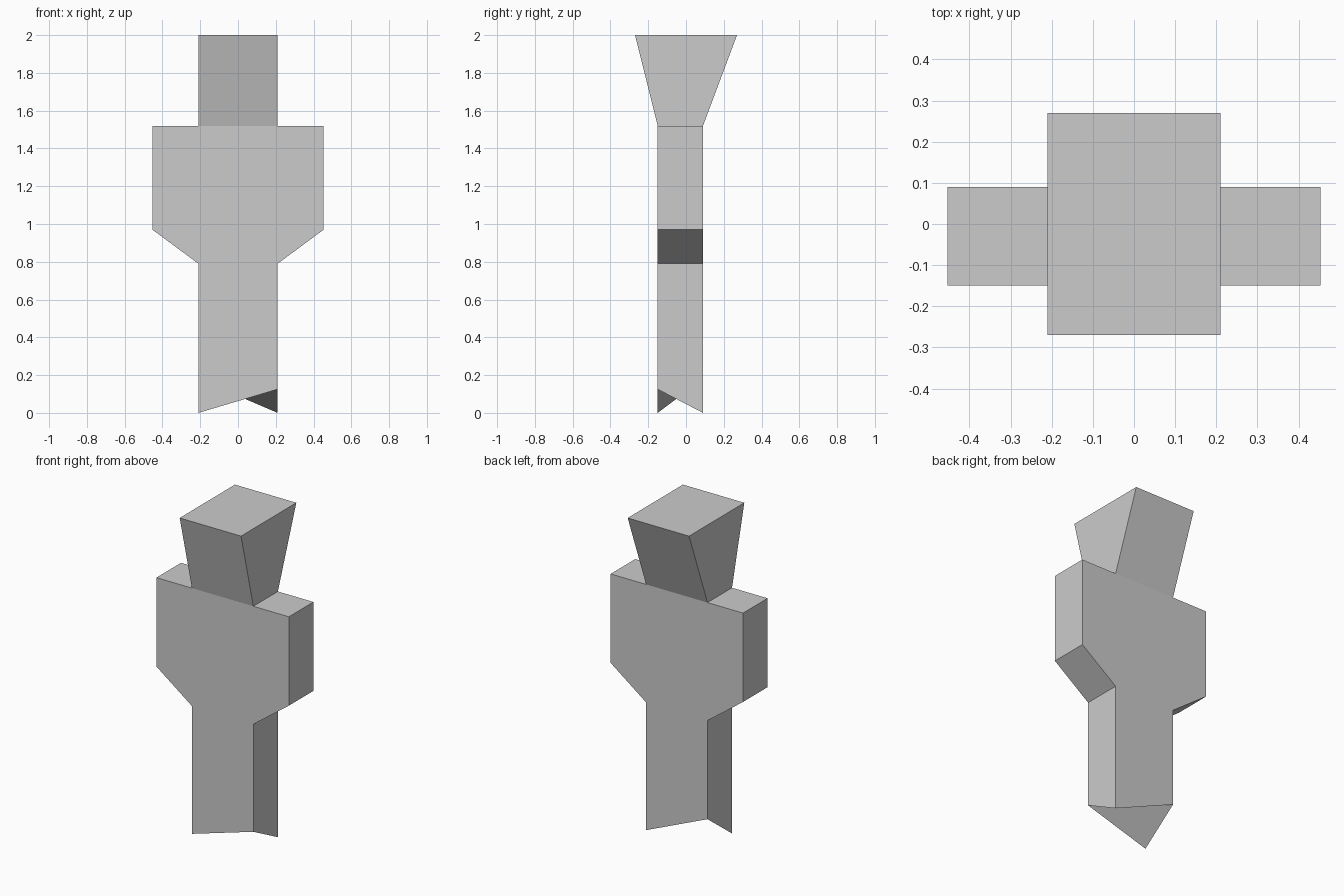
import bpy
import bmesh

cube = bpy.data.objects.get("Cube")
if cube:
    bpy.data.objects.remove(cube, do_unlink=True)

grey = bpy.data.materials.new("light_grey")
grey.use_nodes = True
colour = (0.6, 0.6, 0.6, 1)
grey.diffuse_color = colour
grey.node_tree.nodes["Principled BSDF"].inputs["Base Color"].default_value = colour

HALF = 0.21            # half width of head and leg
FRONT, BACK = -0.15, 0.09
SHOULDER, HIP = 1.52, 0.79


def rectangle(y0, y1, heights):
    """Four corners, counter-clockwise from the front right."""
    xs = (-HALF, HALF, HALF, -HALF)
    ys = (y0, y0, y1, y1)
    return list(zip(xs, ys, heights))


def bridge(name, loop_a, loop_b, cap_a=(), cap_b=()):
    """Join two matching loops with side walls and optional end caps."""
    bm = bmesh.new()
    a = [bm.verts.new(p) for p in loop_a]
    b = [bm.verts.new(p) for p in loop_b]
    n = len(a)
    for i in range(n):
        j = (i + 1) % n
        bm.faces.new((a[i], a[j], b[j], b[i]))
    for verts, caps in ((a, cap_a), (b, cap_b)):
        for cap in caps:
            bm.faces.new([verts[i] for i in cap])
    bmesh.ops.recalc_face_normals(bm, faces=bm.faces)
    mesh = bpy.data.meshes.new(name)
    bm.to_mesh(mesh)
    bm.free()
    mesh.materials.append(grey)
    obj = bpy.data.objects.new(name, mesh)
    bpy.context.collection.objects.link(obj)
    return obj


# Broad torso: mirrored outline extruded front to back
right_half = [(-0.453, SHOULDER), (-0.453, 0.97), (-HALF, HIP)]
outline = right_half + [(-x, z) for x, z in reversed(right_half)]
whole = [range(len(outline))]
bridge("torso",
       [(x, FRONT, z) for x, z in outline],
       [(x, BACK, z) for x, z in outline], whole, whole)

# Head block flaring towards the front and back
bridge("head",
       rectangle(FRONT, BACK, [SHOULDER] * 4),
       rectangle(-0.27, 0.27, [2.0] * 4), cap_b=[range(4)])

# Leg with a creased foot pointing down at two opposite corners
bridge("leg",
       rectangle(FRONT, BACK, [0, 0.125, 0, 0.18]),
       rectangle(FRONT, BACK, [HIP] * 4), cap_a=[(0, 1, 3), (1, 2, 3)])
